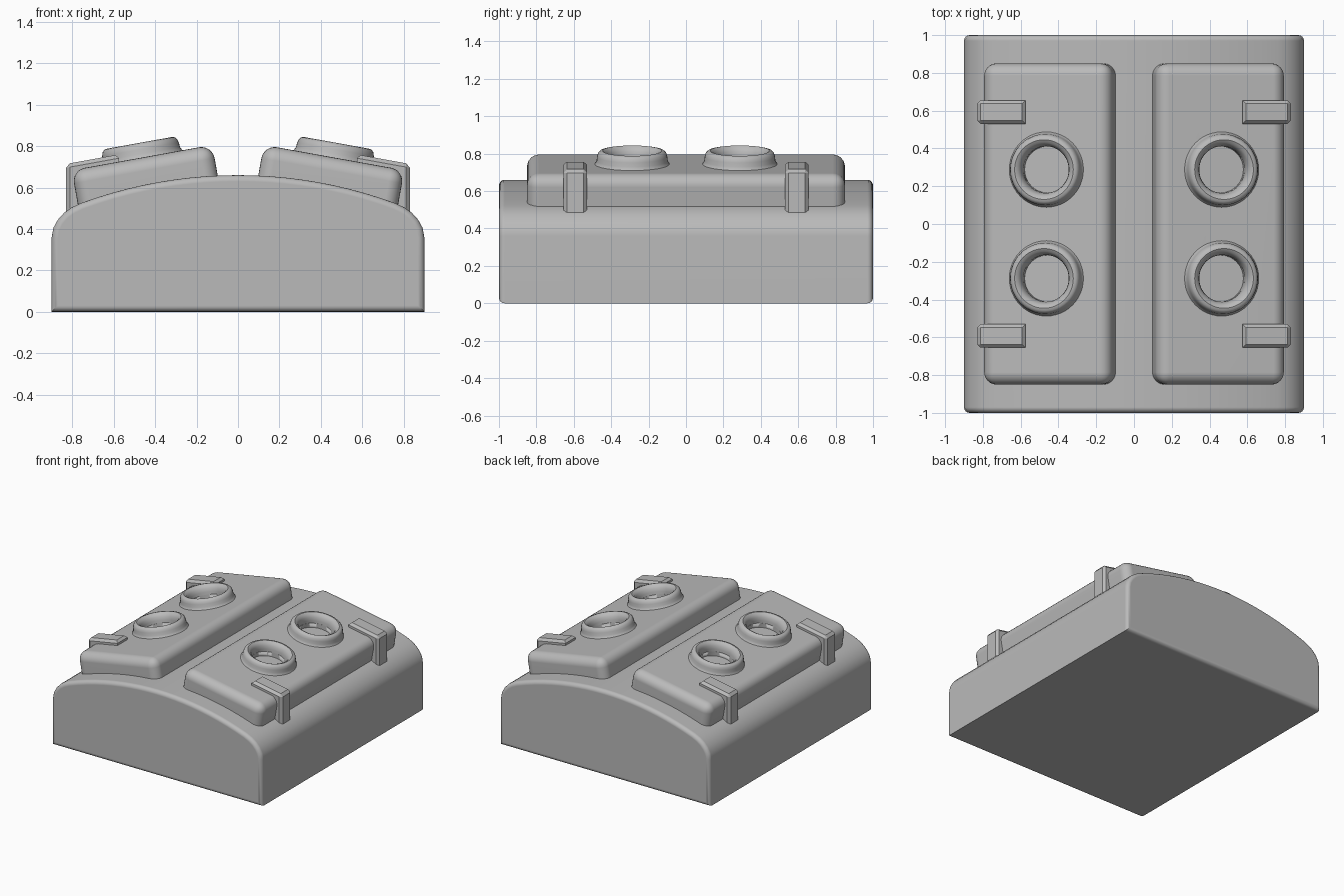
import bpy, bmesh, math
from mathutils import Matrix, Vector

cube = bpy.data.objects.get("Cube")
if cube:
    bpy.data.objects.remove(cube, do_unlink=True)

GREY = (0.49, 0.49, 0.49, 1)
grey = bpy.data.materials.new("plain grey")
grey.use_nodes = True
grey.diffuse_color = GREY
grey.node_tree.nodes["Principled BSDF"].inputs["Base Color"].default_value = GREY

TILT = Matrix.Rotation(math.radians(10.2), 4, 'Y')
PANEL_TOP = Vector((0.464, 0, 0.745))     # middle of the sloping panel top
RING_Y = 0.288


def finish(name, bm, mirror=(False, False), angle=40, cutter=None):
    bmesh.ops.recalc_face_normals(bm, faces=bm.faces)
    mesh = bpy.data.meshes.new(name)
    bm.to_mesh(mesh)
    bm.free()
    mesh.materials.append(grey)
    obj = bpy.data.objects.new(name, mesh)
    bpy.context.collection.objects.link(obj)
    bpy.ops.object.select_all(action='DESELECT')
    obj.select_set(True)
    bpy.context.view_layer.objects.active = obj
    bpy.ops.object.shade_smooth_by_angle(angle=math.radians(angle))
    if cutter:
        cut = obj.modifiers.new("hollows", 'BOOLEAN')
        cut.operation = 'DIFFERENCE'
        cut.object = cutter
    if any(mirror):
        mod = obj.modifiers.new("mirror", 'MIRROR')
        mod.use_axis = (mirror[0], mirror[1], False)
        mod.use_mirror_merge = False
    weighted = obj.modifiers.new("even shading", 'WEIGHTED_NORMAL')
    weighted.keep_sharp = True
    return obj


def extrude_profile(points, y0, y1):
    """Solid made by sweeping an x-z outline along y."""
    bm = bmesh.new()
    face = bm.faces.new([bm.verts.new((x, y0, z)) for x, z in points])
    swept = bmesh.ops.extrude_face_region(bm, geom=[face])["geom"]
    moved = [v for v in swept if isinstance(v, bmesh.types.BMVert)]
    bmesh.ops.translate(bm, vec=(0, y1 - y0, 0), verts=moved)
    bmesh.ops.recalc_face_normals(bm, faces=bm.faces)
    return bm


def bevel(bm, edges, width, segments):
    bmesh.ops.bevel(bm, geom=edges, offset=width, offset_type='OFFSET',
                    segments=segments, profile=0.5, affect='EDGES', clamp_overlap=True)


# Domed body with rounded end rims
R = 2.2
half = [(0.9, 0), (0.9, 0.36), (0.892, 0.405), (0.87, 0.445), (0.84, 0.478), (0.805, 0.503)]
half += [(x, 0.66 - R + math.sqrt(R * R - x * x)) for x in (i * 0.076 for i in range(10, 0, -1))]
outline = half + [(0, 0.66)] + [(-x, z) for x, z in reversed(half)]
bm = extrude_profile(outline, -1, 1)
rims = [e for e in bm.edges if abs(e.verts[0].co.y - e.verts[1].co.y) < 1e-4]
bevel(bm, rims, 0.03, 4)
finish("body", bm)

# Hidden cutter for the shallow round hollows
on_panel = Matrix.Translation(PANEL_TOP) @ TILT
bm = bmesh.new()
for side in (-1, 1):
    bmesh.ops.create_cone(bm, cap_ends=True, segments=48, radius1=0.123, radius2=0.123, depth=0.08,
                          matrix=on_panel @ Matrix.Translation((0, side * RING_Y, 0.005)))
hollow_cutter = finish("hollow_cutter", bm)
hollow_cutter.hide_render = True
hollow_cutter.hide_set(True)

# Two tilted, rounded panels
bm = bmesh.new()
bmesh.ops.create_cube(bm, size=1)
bmesh.ops.scale(bm, vec=(0.69, 1.7, 0.31), verts=bm.verts)
bmesh.ops.translate(bm, vec=(0, 0, -0.155), verts=bm.verts)
bevel(bm, bm.edges[:], 0.065, 6)
bmesh.ops.transform(bm, matrix=on_panel, verts=bm.verts)
finish("panel", bm, mirror=(True, False), cutter=hollow_cutter)

# Four raised rings: a lathed rim around each hollow
rim = [(0.123, -0.025), (0.124, 0.02), (0.13, 0.045), (0.142, 0.063), (0.158, 0.072),
       (0.172, 0.069), (0.183, 0.058), (0.188, 0.04), (0.19, 0.018), (0.196, 0.005), (0.203, -0.005)]
bm = bmesh.new()
verts = [bm.verts.new((r, 0, h)) for r, h in rim]
edges = [bm.edges.new(pair) for pair in zip(verts, verts[1:])]
bmesh.ops.spin(bm, geom=verts + edges, cent=(0, 0, 0), axis=(0, 0, 1),
               angle=math.tau, steps=48, use_duplicate=False)
bmesh.ops.remove_doubles(bm, verts=bm.verts, dist=1e-4)
bmesh.ops.transform(bm, matrix=on_panel @ Matrix.Translation((0, RING_Y, 0)), verts=bm.verts)
finish("ring", bm, mirror=(True, True))

# Four bent, chamfered clips gripping the outer panel edges
clip = [(0.575, 0.76), (0.83, 0.714), (0.83, 0.46), (0.75, 0.46), (0.75, 0.65), (0.575, 0.69)]
bm = extrude_profile(clip, 0.53, 0.655)
outer = [e for e in bm.edges
         if all(v.co.z > 0.7 or v.co.x > 0.8 for v in e.verts)]
bevel(bm, outer, 0.018, 1)
finish("clip", bm, mirror=(True, True), angle=25)
